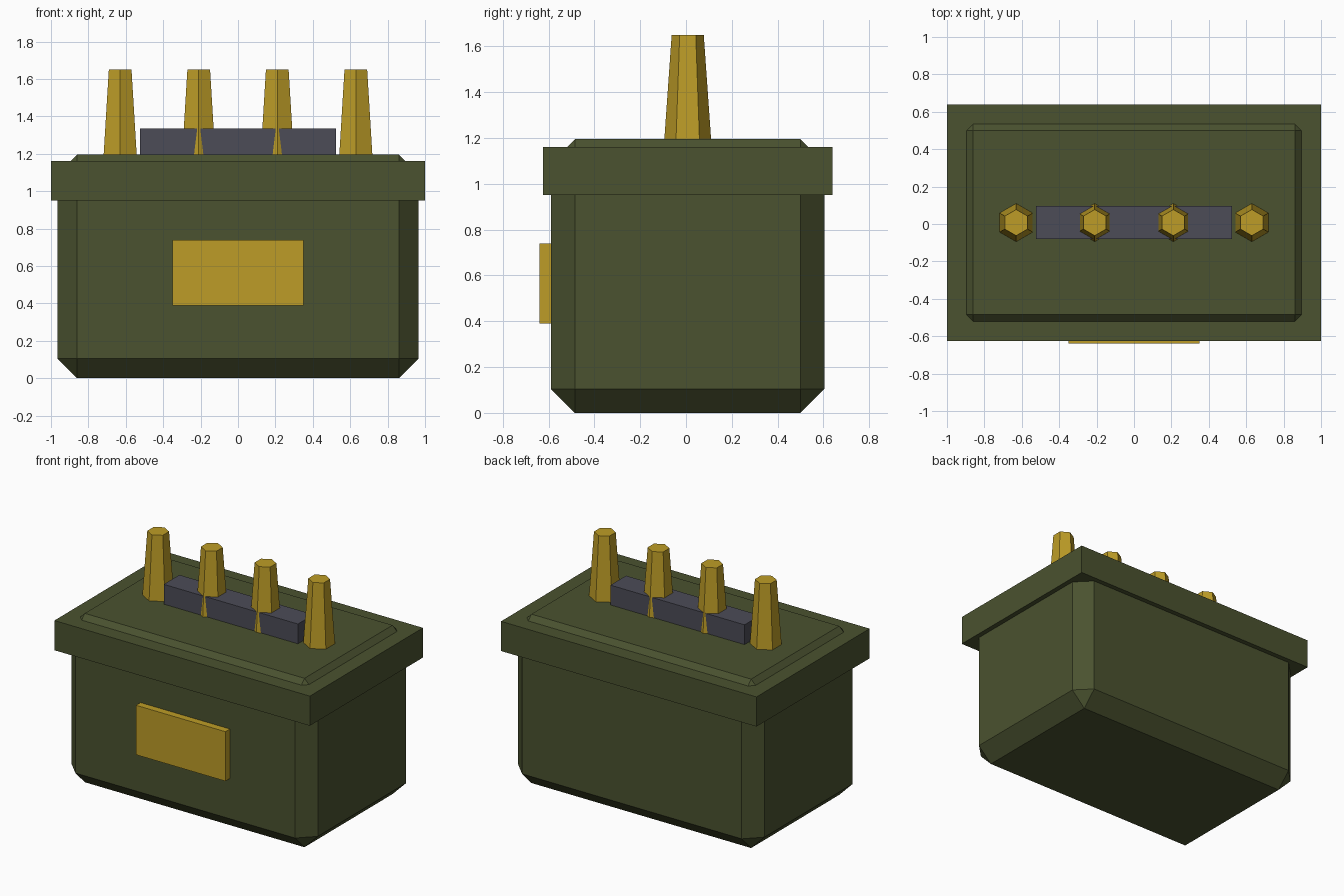
import bpy
import math

default = bpy.data.objects.get("Cube")
if default:
    bpy.data.objects.remove(default, do_unlink=True)

MID_Y = 0.0075  # depth centre of the case


def material(name, rgb):
    mat = bpy.data.materials.new(name)
    mat.use_nodes = True
    color = (*rgb, 1.0)
    mat.diffuse_color = color
    bsdf = next(n for n in mat.node_tree.nodes if n.type == 'BSDF_PRINCIPLED')
    bsdf.inputs["Base Color"].default_value = color
    bsdf.inputs["Roughness"].default_value = 0.8
    return mat


def box(name, mat, low, high, chamfer=0):
    """Box between two corners, optionally with flat chamfered edges."""
    bpy.ops.mesh.primitive_cube_add(
        size=1, location=[(a + b) / 2 for a, b in zip(low, high)])
    obj = bpy.context.object
    obj.name = name
    obj.scale = [b - a for a, b in zip(low, high)]
    bpy.ops.object.transform_apply(location=False, rotation=False, scale=True)
    obj.data.materials.append(mat)
    if chamfer:
        bevel = obj.modifiers.new("chamfer", 'BEVEL')
        bevel.width = chamfer
        bevel.segments = 1
    return obj


def terminal(name, mat, x, bottom=1.195, top=1.65):
    """Tapered six-sided post with corners facing front and back."""
    bpy.ops.mesh.primitive_cone_add(
        vertices=6, radius1=0.102, radius2=0.07, depth=top - bottom,
        location=(x, MID_Y, (top + bottom) / 2))
    obj = bpy.context.object
    obj.name = name
    obj.data.materials.append(mat)
    return obj


olive = material("olive green", (0.069, 0.085, 0.029))
brass = material("brass yellow", (0.51, 0.335, 0.02))
slate = material("slate grey", (0.072, 0.072, 0.095))

# Chamfered case, whose top edge rises through the lid
box("case", olive, (-0.965, MID_Y - 0.5975, 0), (0.965, MID_Y + 0.5975, 1.195), 0.105)

# Overhanging lid
box("lid", olive, (-1, MID_Y - 0.6325, 0.95), (1, MID_Y + 0.6325, 1.16))

# Name plate on the front
box("front_plate", brass, (-0.35, -0.64, 0.39), (0.35, -0.58, 0.74))

# Connecting bar between the terminals
box("terminal_bar", slate, (-0.525, MID_Y - 0.0875, 1.18), (0.525, MID_Y + 0.0875, 1.335))

# Row of four terminals
for i in range(4):
    terminal(f"terminal_{i + 1}", brass, 0.42 * (i - 1.5))
